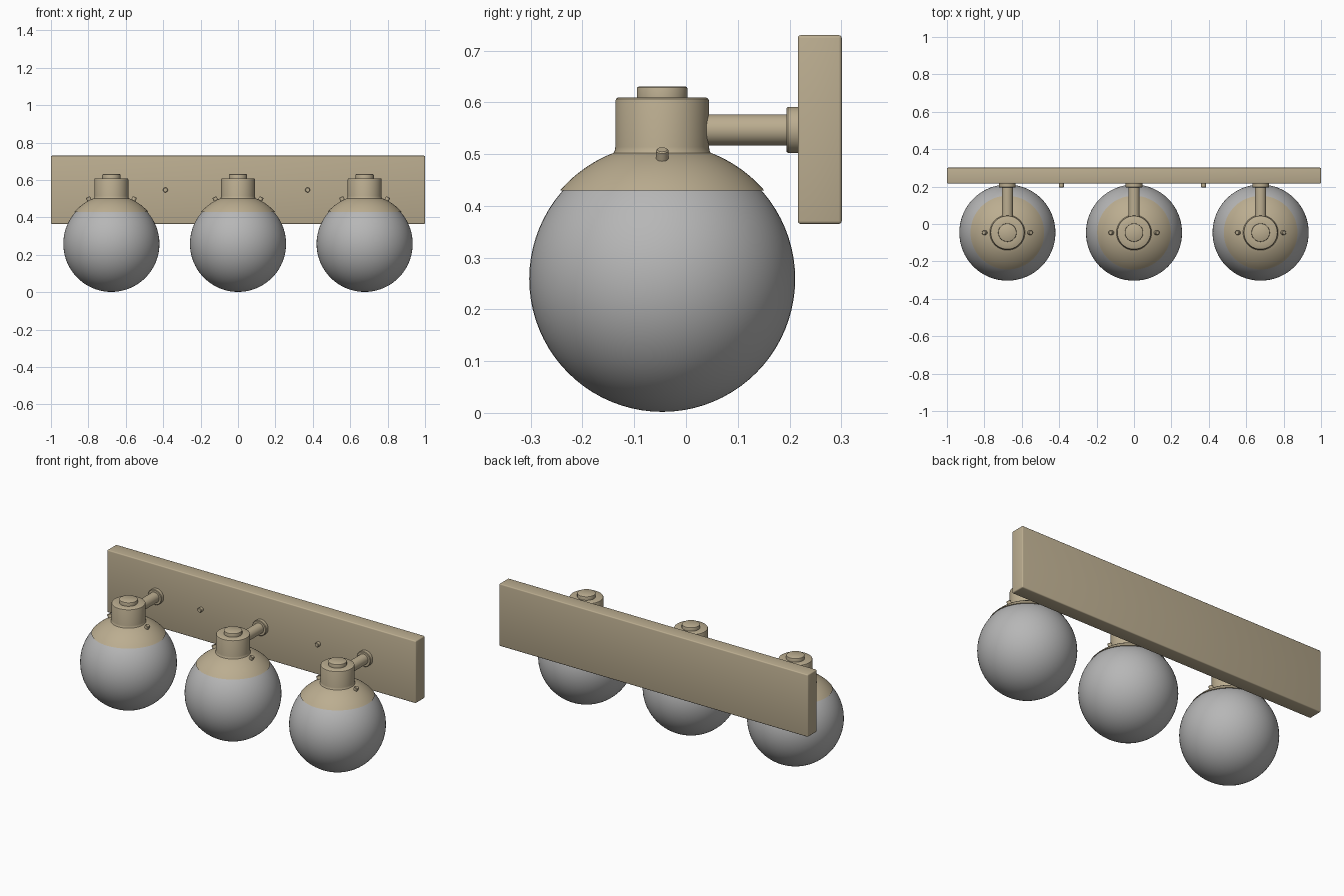
import bpy, bmesh, math
from mathutils import Matrix, Vector

if "Cube" in bpy.data.objects:
    bpy.data.objects.remove(bpy.data.objects["Cube"])


def material(name, rgb):
    m = bpy.data.materials.new(name)
    m.diffuse_color = (*rgb, 1)
    m.use_nodes = True
    m.node_tree.nodes["Principled BSDF"].inputs["Base Color"].default_value = m.diffuse_color
    return m


BRASS = material("satin_brass", (0.50, 0.42, 0.28))
GLASS = material("grey_glass", (0.47, 0.47, 0.47))
GY, GZ, GR = -0.046, 0.259, 0.257   # globe centre and radius


def finish(bm, name, mat, angle=35):
    bmesh.ops.recalc_face_normals(bm, faces=bm.faces)
    me = bpy.data.meshes.new(name)
    bm.to_mesh(me)
    bm.free()
    me.materials.append(mat)
    ob = bpy.data.objects.new(name, me)
    bpy.context.collection.objects.link(ob)
    bpy.ops.object.select_all(action='DESELECT')
    ob.select_set(True)
    bpy.context.view_layer.objects.active = ob
    bpy.ops.object.shade_smooth_by_angle(angle=math.radians(angle))
    return ob


def lathe(name, profile, mat, origin, axis=(0, 0, 1), steps=48):
    """Spin (radius, height) points about an axis through origin."""
    bm = bmesh.new()
    vs = [bm.verts.new((r, 0, h)) for r, h in profile]
    es = [bm.edges.new(p) for p in zip(vs, vs[1:])]
    bmesh.ops.spin(bm, geom=vs + es, cent=(0, 0, 0), axis=(0, 0, 1),
                   angle=math.tau, steps=steps, use_duplicate=False)
    bmesh.ops.remove_doubles(bm, verts=bm.verts, dist=1e-5)
    rot = Vector((0, 0, 1)).rotation_difference(Vector(axis)).to_matrix().to_4x4()
    bm.transform(Matrix.Translation(origin) @ rot)
    return finish(bm, name, mat)


def pin(name, r, length, origin, axis):
    """Small round stud with a softened tip."""
    b = r * 0.2
    return lathe(name, [(0, 0), (r, 0), (r, length - b), (r - b, length), (0, length)],
                 BRASS, origin, axis, 20)


# wall plate
bm = bmesh.new()
bmesh.ops.create_cube(bm, size=1)
bm.transform(Matrix.Translation((0, 0.2585, 0.5475)) @ Matrix.Diagonal((2, 0.085, 0.365, 1)))
bmesh.ops.bevel(bm, geom=bm.edges[:], offset=0.006, segments=3, affect='EDGES', profile=0.5)
finish(bm, "wall_plate", BRASS)

# plate fixing studs
for side, x in (("left", -0.388), ("right", 0.372)):
    pin("plate_stud_" + side, 0.013, 0.025, (x, 0.22, 0.547), (0, -1, 0))

# cap profile: dome following the globe, neck, then top knob
CR = GR + 0.004
a0, a1 = math.acos(0.197 / CR), math.acos(0.101 / CR)
dome = [(CR * math.cos(a), CR * math.sin(a))
        for a in (a0 + (a1 - a0) * i / 10 for i in range(11))]
cap = [(0.185, dome[0][1])] + dome + [
    (0.094, 0.243), (0.0915, 0.248), (0.0905, 0.255),
    (0.0905, 0.344), (0.089, 0.348), (0.086, 0.350),
    (0.049, 0.350), (0.049, 0.367), (0.048, 0.370), (0.045, 0.372), (0, 0.372)]
globe = [(GR * math.sin(math.pi * i / 40), -GR * math.cos(math.pi * i / 40))
         for i in range(41)]
globe[0], globe[-1] = (0, -GR), (0, GR)

for name, x in (("left", -0.677), ("middle", 0.0), ("right", 0.677)):
    centre = Vector((x, GY, GZ))
    lathe("globe_" + name, globe, GLASS, centre, steps=64)
    lathe("cap_" + name, cap, BRASS, centre, steps=64)
    # arm with wall flange, running from the plate toward the cap
    lathe("arm_" + name,
          [(0, 0), (0.0445, 0), (0.0445, 0.021), (0.042, 0.024), (0.030, 0.024),
           (0.030, 0.19), (0, 0.19)],
          BRASS, (x, 0.218, 0.547), (0, -1, 0))
    # thumb screws on both sides of the dome
    for s in (-1, 1):
        axis = Vector((s * 0.45, 0, 0.89)).normalized()
        pin("thumb_screw_" + name, 0.012, 0.03, centre + axis * 0.250, axis)
